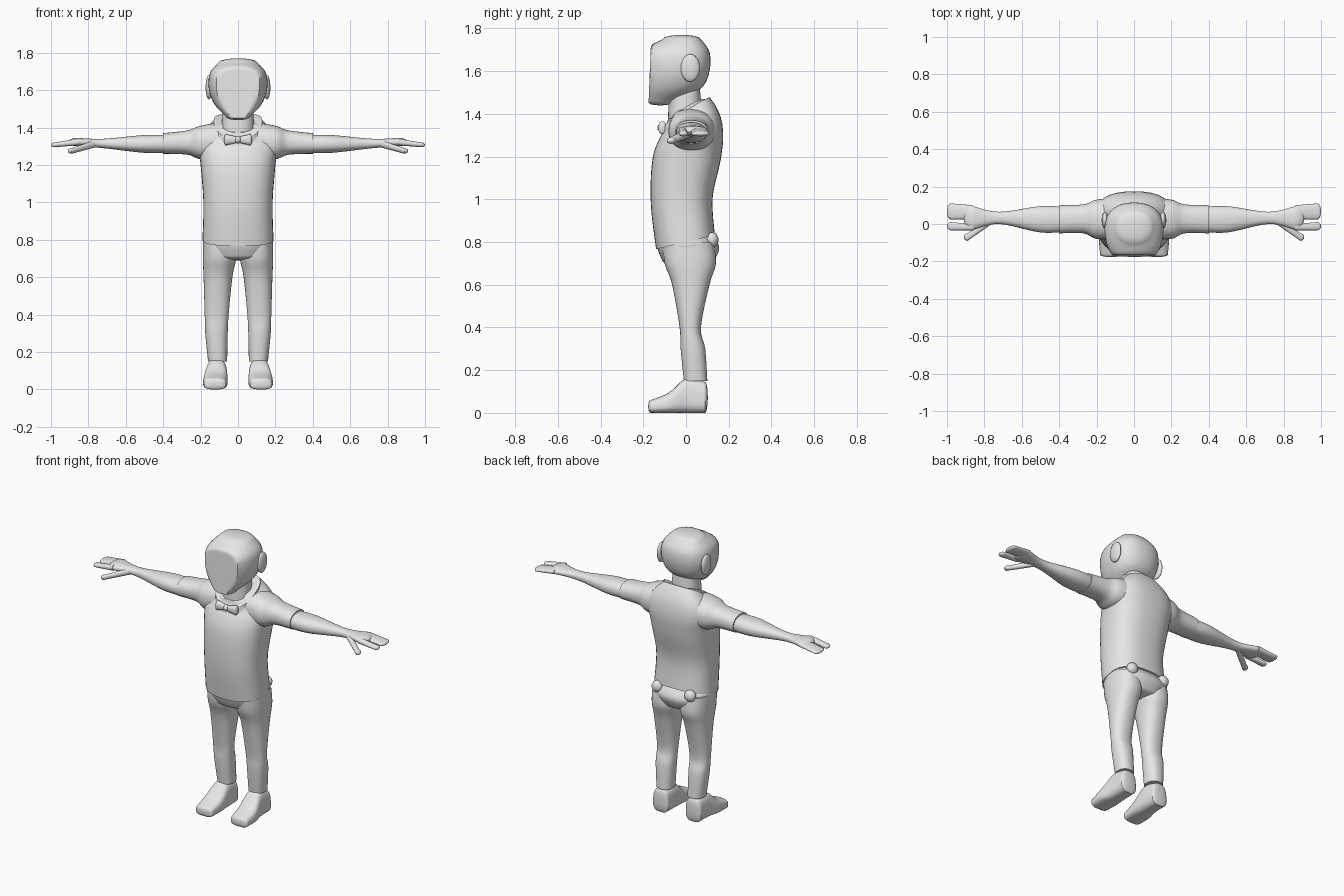
import bpy, bmesh, math
from mathutils import Vector

cube = bpy.data.objects.get("Cube")
if cube:
    bpy.data.objects.remove(cube)

colour = (0.8, 0.8, 0.8, 1)
grey = bpy.data.materials.new("plain grey")
grey.use_nodes = True
grey.diffuse_color = colour
grey.node_tree.nodes["Principled BSDF"].inputs["Base Color"].default_value = colour


def finish(name, bm, mirror):
    """Turn a bmesh into a smooth-shaded object, optionally mirrored in x."""
    bmesh.ops.recalc_face_normals(bm, faces=bm.faces)
    mesh = bpy.data.meshes.new(name)
    bm.to_mesh(mesh)
    bm.free()
    mesh.materials.append(grey)
    ob = bpy.data.objects.new(name, mesh)
    bpy.context.collection.objects.link(ob)
    if mirror:
        modifier = ob.modifiers.new("Mirror", "MIRROR")
        modifier.use_mirror_merge = False
    bpy.ops.object.select_all(action="DESELECT")
    ob.select_set(True)
    bpy.context.view_layer.objects.active = ob
    bpy.ops.object.shade_smooth_by_angle(angle=math.radians(42))


def resample(rows, steps=6):
    """Pass a smooth curve through the cross-section rows."""
    rows = [Vector(row) for row in rows]
    padded = [rows[0], *rows, rows[-1]]
    smooth = []
    for before, start, end, after in zip(padded, padded[1:], padded[2:], padded[3:]):
        leave, arrive = (end - before) / 2, (after - start) / 2
        for k in range(steps):
            t = k / steps
            blend = t * t * (3 - 2 * t)
            smooth.append(start.lerp(end, blend)
                          + leave * t * (1 - t) ** 2 - arrive * t * t * (1 - t))
    return smooth + [rows[-1]]


def rounded_end(row, length):
    """Shrink copies of an end row along a quarter circle to close it softly."""
    station, u_min, u_max, v_min, v_max = row
    u, v = (u_min + u_max) / 2, (v_min + v_max) / 2
    copies = []
    for degrees in (25, 50, 70, 85):
        angle = math.radians(degrees)
        du, dv = (u_max - u) * math.cos(angle), (v_max - v) * math.cos(angle)
        copies.append((station + length * math.sin(angle), u - du, u + du, v - dv, v + dv))
    return copies


def signed_power(value, power):
    return math.copysign(abs(value) ** (2 / power), value)


def loft(name, axis, rows, start=0, end=0, power=2.3, mirror=True, warp=None, sides=36):
    """Skin superellipses; each row is station, u min, u max, v min, v max."""
    rows = resample(rows)
    if start:
        rows = rounded_end(rows[0], -start)[::-1] + rows
    if end:
        rows = rows + rounded_end(rows[-1], end)
    bm = bmesh.new()
    rings = []
    for station, u_min, u_max, v_min, v_max in rows:
        ring = []
        for i in range(sides):
            angle = math.tau * i / sides
            u = (u_min + u_max + (u_max - u_min) * signed_power(math.cos(angle), power)) / 2
            v = (v_min + v_max + (v_max - v_min) * signed_power(math.sin(angle), power)) / 2
            point = {"x": (station, u, v), "y": (u, station, v), "z": (u, v, station)}[axis]
            ring.append(bm.verts.new(warp(*point) if warp else point))
        rings.append(ring)
    for low, high in zip(rings, rings[1:]):
        for i in range(sides):
            bm.faces.new((low[i - 1], low[i], high[i], high[i - 1]))
    bm.faces.new(rings[0])
    bm.faces.new(rings[-1])
    finish(name, bm, mirror)


def column(name, rows, **options):
    """Upright symmetric loft; each row is height, half width, front, back."""
    rows = [(z, -half, half, front, back) for z, half, front, back in rows]
    loft(name, "z", rows, mirror=False, **options)


def ball(name, centre, size, mirror=False):
    bm = bmesh.new()
    bmesh.ops.create_uvsphere(bm, u_segments=20, v_segments=12, radius=1)
    for vert in bm.verts:
        vert.co = Vector(centre) + vert.co * Vector(size)
    finish(name, bm, mirror)


# Head, narrowing forward to a flat face
def flatten_face(x, y, z):
    return x * (1 + .6 * (y + .04)), max(y, -.175 + .04 * (z - 1.46)), z


column("head", [(1.46, .07, -.19, -.05), (1.52, .125, -.21, .07), (1.6, .155, -.22, .11),
                (1.69, .15, -.21, .11), (1.75, .1, -.11, .07)],
       start=.02, end=.02, warp=flatten_face)
ball("ears", (.155, .02, 1.615), (.018, .045, .065), mirror=True)
column("neck", [(1.34, .09, -.085, .08), (1.52, .08, -.08, .065)])


# Shirt, with its hem and neckline sloping down toward the front
def slope_openings(x, y, z):
    hem = max(0, 1.1 - z)
    neckline = max(0, z - 1.3)
    return x, y, z + y * (.8 * hem + 4.5 * neckline)


def slope_collar(x, y, z):
    return x, y, z + .63 * y + 2 * x * x


column("shirt", [(.8, .19, -.14, .135), (1, .185, -.165, .125), (1.2, .2, -.155, .165),
                 (1.33, .21, -.105, .17), (1.42, .125, -.085, .11)],
       power=2.5, warp=slope_openings)
column("collar", [(1.37, .13, -.115, .115), (1.4, .13, -.11, .11)],
       start=.01, end=.015, warp=slope_collar)
loft("sleeves", "x", [(.08, -.08, .14, 1.22, 1.43), (.2, -.08, .13, 1.23, 1.41),
                      (.27, -.05, .105, 1.255, 1.385), (.4, -.05, .1, 1.26, 1.37)])

# Bow tie
loft("bow_wings", "x", [(0, -.125, -.1, 1.32, 1.35), (.065, -.13, -.09, 1.305, 1.365)],
     end=.01, sides=20)
ball("bow_knot", (0, -.116, 1.336), (.017, .018, .02))

# Forearms and hands
loft("forearms", "x", [(.35, -.04, .09, 1.265, 1.36), (.5, -.045, .095, 1.265, 1.36),
                       (.72, 0, .065, 1.29, 1.34), (.86, -.03, .095, 1.3, 1.345)], end=.05)
for name, front, back in (("back_fingers", .024, .11), ("front_fingers", -.034, .01)):
    loft(name, "x", [(.86, front, back - .01, 1.305, 1.34), (.98, front, back, 1.295, 1.32)],
         end=.02, sides=20)
loft("thumbs", "x", [(.76, 0, .045, 1.295, 1.335), (.89, -.09, -.05, 1.26, 1.29)],
     end=.02, sides=20)

# Trousers
column("trouser_seat", [(.71, .15, -.11, .13), (.78, .188, -.135, .155), (.86, .17, -.12, .1)],
       start=.02)
loft("trouser_legs", "z", [(.8, .01, .186, -.11, .13), (.7, .01, .188, -.1, .14),
                           (.6, .03, .184, -.065, .11), (.4, .05, .178, -.03, .07),
                           (.3, .055, .175, -.025, .09), (.15, .058, .16, -.01, .1)])
ball("back_pockets", (.115, .122, .81), (.036, .03, .036), mirror=True)


# Shoes, narrowing toward the ankle
def narrow_ankle(x, y, z):
    return .11 + (x - .11) * (1.04 - 1.1 * z), y, z


loft("shoes", "y", [(-.165, .065, .18, 0, .06), (-.08, .055, .187, 0, .095),
                    (0, .055, .175, 0, .16), (.09, .06, .17, 0, .145)],
     start=.012, end=.012, power=3, warp=narrow_ankle)
